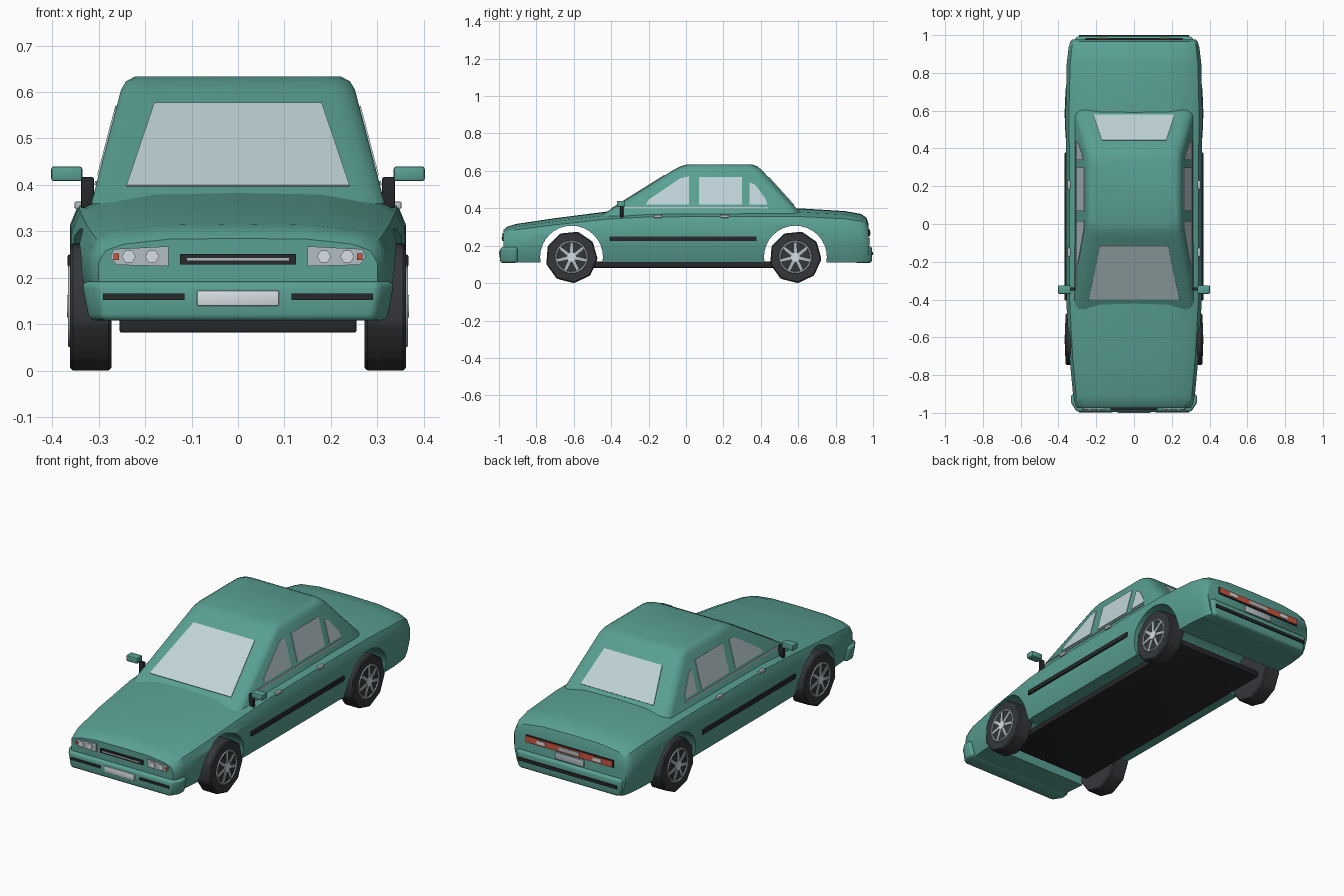
import bpy, bmesh, math
from mathutils import Vector

cube = bpy.data.objects.get("Cube")
if cube:
    bpy.data.objects.remove(cube, do_unlink=True)


def material(name, r, g, b):
    m = bpy.data.materials.new(name)
    m.use_nodes = True
    m.diffuse_color = (r, g, b, 1)
    m.node_tree.nodes["Principled BSDF"].inputs["Base Color"].default_value = (r, g, b, 1)
    return m


PAINT = material("green_paint", 0.10, 0.35, 0.29)
GLASS = material("pale_glass", 0.53, 0.66, 0.70)
BLACK = material("black_trim", 0.02, 0.021, 0.024)
TYRE = material("dark_rubber", 0.035, 0.037, 0.042)
SILVER = material("silver", 0.45, 0.52, 0.55)
LAMP = material("lamp_lens", 0.68, 0.74, 0.77)
RED = material("red_lens", 0.60, 0.09, 0.05)


def smooth(ob, angle=35):
    bpy.ops.object.select_all(action="DESELECT")
    ob.select_set(True)
    bpy.context.view_layer.objects.active = ob
    bpy.ops.object.shade_smooth_by_angle(angle=math.radians(angle))


def apply_modifier(ob, mod):
    bpy.context.view_layer.objects.active = ob
    bpy.ops.object.modifier_apply(modifier=mod.name)


def loft(name, rings, mat):
    """Skin closed rings of equal length and cap both ends."""
    bm = bmesh.new()
    rows = [[bm.verts.new(p) for p in ring] for ring in rings]
    n = len(rows[0])
    for a, b in zip(rows, rows[1:]):
        for i in range(n):
            j = (i + 1) % n
            bm.faces.new((a[i], a[j], b[j], b[i]))
    bm.faces.new(rows[0])
    bm.faces.new(rows[-1])
    bmesh.ops.recalc_face_normals(bm, faces=bm.faces)
    me = bpy.data.meshes.new(name)
    bm.to_mesh(me)
    bm.free()
    ob = bpy.data.objects.new(name, me)
    bpy.context.collection.objects.link(ob)
    me.materials.append(mat)
    return ob


def plate(name, pts, offset, mat):
    o = Vector(offset)
    return loft(name, [[Vector(p) - o for p in pts], [Vector(p) + o for p in pts]], mat)


def box(name, x, y, z, mat, bevel=0):
    ring = [(x[0], y[0]), (x[1], y[0]), (x[1], y[1]), (x[0], y[1])]
    ob = loft(name, [[(a, b, h) for a, b in ring] for h in z], mat)
    if bevel:
        add_bevel(ob, bevel)
    return ob


def add_bevel(ob, width, segments=2):
    mod = ob.modifiers.new("bevel", "BEVEL")
    mod.width, mod.segments = width, segments
    apply_modifier(ob, mod)
    smooth(ob)


def cylinder(name, loc, radius, depth, sides, mat, turn=0.0):
    rings = []
    for dx in (-depth / 2, depth / 2):
        rings.append([(loc[0] + dx,
                       loc[1] + radius * math.sin(turn + math.tau * i / sides),
                       loc[2] - radius * math.cos(turn + math.tau * i / sides))
                      for i in range(sides)])
    return loft(name, rings, mat)


# Lower body: crowned cross-section swept from nose to tail
BOTTOM = 0.11
SECTION = [(0.5, 0.99), (0.82, 0.93), (0.95, 0.85), (1, 0.7), (1, 0.42), (0.96, 0.15), (0.92, 0)]
STATIONS = [(-0.975, 0.285, 0.30), (-0.955, 0.302, 0.312), (-0.91, 0.316, 0.322),
            (-0.70, 0.347, 0.342), (-0.42, 0.383, 0.358), (-0.2, 0.397, 0.36),
            (0.3, 0.40, 0.36), (0.6, 0.40, 0.362), (0.85, 0.385, 0.356),
            (0.935, 0.370, 0.346), (0.965, 0.35, 0.337), (0.977, 0.315, 0.327)]


def body_ring(y, top, w):
    half = [(w * fx, y, BOTTOM + (top - BOTTOM) * fz) for fx, fz in SECTION]
    return [(0, y, top)] + half + [(-x, y, z) for x, y, z in reversed(half)]


body = loft("lower_body", [body_ring(*s) for s in STATIONS], PAINT)

# Wheel arches cut through the body
AXLES = {"front": -0.612, "rear": 0.585}
HUB_Z = 0.139
for end, y in AXLES.items():
    cutter = cylinder(end + "_arch_cutter", (0, y, HUB_Z), 0.168, 1, 32, PAINT)
    cutter.hide_render = True
    mod = body.modifiers.new("arch", "BOOLEAN")
    mod.object, mod.operation, mod.solver = cutter, "DIFFERENCE", "EXACT"
    apply_modifier(body, mod)
    bpy.data.objects.remove(cutter, do_unlink=True)
smooth(body)


# Cabin: rounded rectangles stacked upward along sloping walls
def side_x(z):
    return 0.308 - 0.262 * (z - 0.39)


def front_y(z):
    return -0.41 + 1.595 * (z - 0.39)


def rear_y(z):
    return 0.60 - 0.905 * (z - 0.39)


def cabin_ring(z, inset=0.0, radius=0.05):
    w, f, b = side_x(z) - inset, front_y(z) + inset, rear_y(z) - inset
    corners = [(w, b, 0), (-w, b, 1), (-w, f, 2), (w, f, 3)]
    ring = []
    for x, y, q in corners:
        cx = x - math.copysign(radius, x)
        cy = y - radius if q < 2 else y + radius
        for k in range(4):
            a = math.pi / 2 * (q + k / 3)
            ring.append((cx + radius * math.cos(a), cy + radius * math.sin(a), z))
    return ring


cabin = loft("cabin", [cabin_ring(0.36), cabin_ring(0.605), cabin_ring(0.623, 0.006),
                       cabin_ring(0.633, 0.022)], PAINT)
smooth(cabin, 40)

# Windscreen and rear window
plate("windscreen", [(-0.24, front_y(0.397), 0.397), (0.24, front_y(0.397), 0.397),
                     (0.18, front_y(0.575), 0.575), (-0.18, front_y(0.575), 0.575)],
      (0, -0.002, 0.003), GLASS)
plate("rear_window", [(-0.215, rear_y(0.415), 0.415), (0.215, rear_y(0.415), 0.415),
                      (0.17, rear_y(0.565), 0.565), (-0.17, rear_y(0.565), 0.565)],
      (0, 0.003, 0.003), GLASS)

# Side outlines as (y, z)
SIDE_WINDOWS = {
    "front_door_window": [(-0.215, 0.42), (0.015, 0.42), (0.015, 0.57), (-0.03, 0.56), (-0.2, 0.445)],
    "rear_door_window": [(0.07, 0.42), (0.3, 0.42), (0.3, 0.567), (0.07, 0.567)],
    "quarter_window": [(0.34, 0.42), (0.435, 0.42), (0.425, 0.45), (0.37, 0.525), (0.34, 0.537)],
}


def span(s, a, b):
    return sorted((s * a, s * b))


for side, s in (("left", 1), ("right", -1)):
    for name, pts in SIDE_WINDOWS.items():
        plate(side + "_" + name, [(s * side_x(z), y, z) for y, z in pts], (s * 0.003, 0, 0.001), GLASS)
    belt = [(-0.33, 0.4), (0.44, 0.4), (0.44, 0.408), (-0.33, 0.408)]
    plate(side + "_belt_strip", [(s * side_x(z), y, z) for y, z in belt], (s * 0.004, 0, 0), SILVER)
    box(side + "_side_trim", span(s, 0.35, 0.367), (-0.405, 0.378), (0.224, 0.25), BLACK, 0.004)
    for door, y in (("front", -0.15), ("rear", 0.207)):
        box(f"{side}_{door}_door_handle", span(s, 0.335, 0.352), (y - 0.023, y + 0.023),
            (0.349, 0.364), SILVER, 0.003)

    # Door mirror
    box(side + "_mirror_stalk", span(s, 0.31, 0.338), (-0.352, -0.335), (0.35, 0.417), BLACK, 0.004)
    box(side + "_mirror_head", span(s, 0.335, 0.402), (-0.37, -0.325), (0.408, 0.44), PAINT, 0.006)

    # Headlamp cluster
    lamp = [(0.15, 0.225), (0.262, 0.228), (0.275, 0.245), (0.268, 0.262), (0.15, 0.268)]
    plate(side + "_headlamp", [(s * x, -0.977, z) for x, z in lamp], (0, 0.004, 0), SILVER)
    for i, x in enumerate((0.185, 0.235)):
        lens = [(s * x + 0.015 * math.cos(k * math.pi / 3), -0.982, 0.246 + 0.015 * math.sin(k * math.pi / 3))
                for k in range(6)]
        plate(f"{side}_headlamp_lens_{i + 1}", lens, (0, 0.003, 0), LAMP)
    box(side + "_indicator", span(s, 0.256, 0.268), (-0.985, -0.978), (0.238, 0.252), RED)

    # Bumper inserts and reversing lamps
    box(side + "_front_bumper_insert", span(s, 0.115, 0.29), (-0.998, -0.985), (0.152, 0.166), BLACK)
    box(side + "_reversing_lamp", span(s, 0.14, 0.19), (0.98, 0.987), (0.259, 0.277), LAMP)

    # Wheels with spoked rims
    for end, y in AXLES.items():
        tag = f"{end}_{side}_"
        tyre = cylinder(tag + "tyre", (s * 0.317, y, HUB_Z), 0.14, 0.089, 9, TYRE, 0.1)
        add_bevel(tyre, 0.006, 1)
        face = s * 0.361
        bpy.ops.mesh.primitive_torus_add(major_radius=0.083, minor_radius=0.006, major_segments=24,
                                         minor_segments=6, location=(face, y, HUB_Z),
                                         rotation=(0, math.pi / 2, 0))
        rim = bpy.context.object
        rim.name = tag + "rim"
        rim.data.materials.append(SILVER)
        smooth(rim)
        cylinder(tag + "hub", (face + s * 0.002, y, HUB_Z), 0.024, 0.01, 12, LAMP)
        for k in range(7):
            a = math.tau * k / 7
            u = Vector((0, math.sin(a), math.cos(a)))
            v = Vector((0, math.cos(a), -math.sin(a)))
            c = Vector((face, y, HUB_Z))
            spoke = [c + u * r + v * t for r, t in ((0.018, 0.008), (0.083, 0.006),
                                                    (0.083, -0.006), (0.018, -0.008))]
            plate(f"{tag}spoke_{k + 1}", spoke, (0.004, 0, 0), SILVER)

# Bumpers wrapped around both ends
for end, s, top in (("front", -1, 0.192), ("rear", 1, 0.2)):
    half = [(0.335, 0.90), (0.338, 0.945), (0.305, 0.994)]
    outline = half + [(-x, y) for x, y in reversed(half)]
    rings = [[(x * f, s * y, z) for x, y in outline] for z, f in ((0.108, 0.95), (top, 1))]
    add_bevel(loft(end + "_bumper", rings, PAINT), 0.014, 3)
box("rear_bumper_insert", (-0.29, 0.29), (0.985, 1.0), (0.15, 0.167), BLACK)

# Front grille and plate
box("grille", (-0.125, 0.125), (-0.984, -0.97), (0.229, 0.251), BLACK)
box("grille_bar", (-0.11, 0.11), (-0.987, -0.98), (0.237, 0.243), SILVER)
box("front_plate", (-0.088, 0.088), (-1.0, -0.985), (0.14, 0.173), LAMP, 0.003)

# Tail lamps and rear plate
box("tail_lamp_surround", (-0.26, 0.26), (0.97, 0.981), (0.248, 0.288), BLACK)
box("tail_lamp_strip", (-0.254, 0.254), (0.975, 0.984), (0.253, 0.283), RED)
box("tail_centre_panel", (-0.06, 0.06), (0.98, 0.986), (0.259, 0.277), SILVER)
box("rear_plate", (-0.085, 0.085), (0.97, 0.985), (0.206, 0.242), SILVER, 0.003)

# Underbody
box("underbody", (-0.255, 0.255), (-0.68, 0.68), (0.082, 0.115), BLACK, 0.005)
